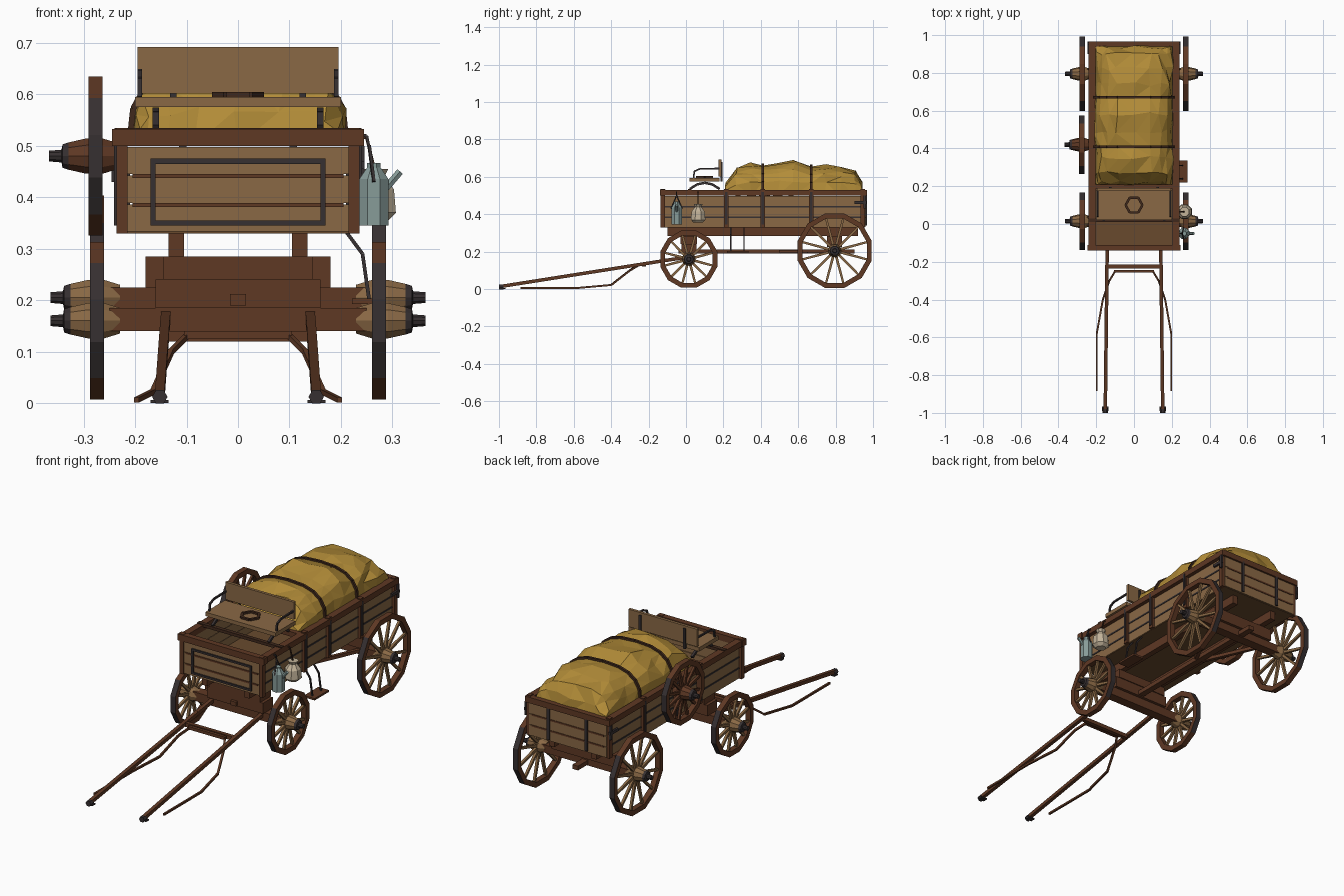
import bpy, bmesh, math, random
from mathutils import Vector, Matrix

random.seed(4)
if "Cube" in bpy.data.objects:
    bpy.data.objects.remove(bpy.data.objects["Cube"])


def material(name, *srgb):
    m = bpy.data.materials.new(name)
    m.use_nodes = True
    c = [v / 12.92 if v < 0.04 else ((v + 0.055) / 1.055) ** 2.4 for v in srgb] + [1]
    m.diffuse_color = c
    m.node_tree.nodes["Principled BSDF"].inputs["Base Color"].default_value = c
    return m


TAN = material("tan_board", 0.54, 0.41, 0.27)
BROWN = material("brown_timber", 0.37, 0.22, 0.14)
FLOOR = material("floor_wood", 0.41, 0.29, 0.18)
IRON = material("dark_iron", 0.21, 0.185, 0.19)
ROPE = material("dark_rope", 0.25, 0.16, 0.11)
GOLD = material("gold_canvas", 0.70, 0.55, 0.22)
TIN = material("grey_tin", 0.53, 0.61, 0.60)
CREAM = material("cream_sack", 0.76, 0.70, 0.60)


def finish(name, bm, *mats):
    mesh = bpy.data.meshes.new(name)
    bmesh.ops.recalc_face_normals(bm, faces=bm.faces)
    bm.to_mesh(mesh)
    bm.free()
    ob = bpy.data.objects.new(name, mesh)
    for m in mats:
        mesh.materials.append(m)
    bpy.context.collection.objects.link(ob)
    return ob


def box(name, x, y, z, mat):
    """Box from (low, high) pairs."""
    bm = bmesh.new()
    bmesh.ops.create_cube(bm, size=1)
    for v in bm.verts:
        v.co = [(a + b) / 2 + c * (b - a) for (a, b), c in zip((x, y, z), v.co)]
    return finish(name, bm, mat)


def pair(name, x, y, z, mat):
    box("left_" + name, x, y, z, mat)
    box("right_" + name, (-x[1], -x[0]), y, z, mat)


def add_rod(bm, a, b, r1, r2, sides=4):
    a, b = Vector(a), Vector(b)
    d = b - a
    mtx = Matrix.Translation((a + b) / 2) @ d.to_track_quat('Z', 'Y').to_matrix().to_4x4()
    mtx = mtx @ Matrix.Rotation(math.pi / sides, 4, 'Z')
    return bmesh.ops.create_cone(bm, cap_ends=True, segments=sides, radius1=r1, radius2=r2,
                                 depth=d.length, matrix=mtx)["verts"]


def rod(name, pts, r, mat, sides=4, mirror=False):
    bm = bmesh.new()
    for s in ((1, -1) if mirror else (1,)):
        path = [(p[0] * s, p[1], p[2]) for p in pts]
        for a, b in zip(path, path[1:]):
            add_rod(bm, a, b, r, r, sides)
    return finish(name, bm, mat)


def lathe(name, centre, axis, profile, sides, mats):
    """Stack of (distance, radius, material slot) rings along an axis."""
    bm = bmesh.new()
    for (d1, r1, k), (d2, r2, _) in zip(profile, profile[1:]):
        vs = add_rod(bm, Vector(centre) + axis * d1, Vector(centre) + axis * d2, r1, r2, sides)
        for f in {f for v in vs for f in v.link_faces}:
            f.material_index = k
    return finish(name, bm, *mats)


def wheel(name, side, x, y, z, r, hub_mat):
    # Rim ring with an iron tyre on its front and back
    bm = bmesh.new()
    n, half, inner = 12, 0.014, r - 0.027
    rings = []
    for i in range(n):
        a = 2 * math.pi * (i + 0.5) / n
        rings.append([bm.verts.new((x + dx, y + q * math.sin(a), z - q * math.cos(a)))
                      for dx, q in ((-half, inner), (half, inner), (half, r), (-half, r))])
    for i in range(n):
        p, q = rings[i], rings[(i + 1) % n]
        for j in range(4):
            f = bm.faces.new((p[j], p[(j + 1) % 4], q[(j + 1) % 4], q[j]))
            across = abs(math.cos(2 * math.pi * (i + 1) / n))
            f.material_index = int(j == 2 and across < 0.6)
    finish(name + "_rim", bm, BROWN, IRON)
    # Spokes
    bm = bmesh.new()
    for i in range(n):
        a = 2 * math.pi * (i + 0.5) / n
        d = Vector((0, math.sin(a), math.cos(a)))
        c = Vector((x, y, z))
        add_rod(bm, c + d * 0.025, c + d * (r - 0.02), 0.010, 0.008)
    finish(name + "_spokes", bm, hub_mat)
    # Hub with iron cap
    lathe(name + "_hub", (x, y, z), Vector((side, 0, 0)),
          [(-0.045, 0.026, 0), (-0.014, 0.036, 0), (0.018, 0.036, 0),
           (0.052, 0.028, 1), (0.064, 0.024, 1), (0.066, 0.013, 1), (0.09, 0.011, 1)],
          10, (hub_mat, IRON))


for s, side in ((1, "left"), (-1, "right")):
    wheel(side + "_front_wheel", s, s * 0.274, 0.015, 0.16, 0.158, TAN)
    wheel(side + "_rear_wheel", s, s * 0.274, 0.795, 0.205, 0.205, TAN)
wheel("spare_wheel", -1, -0.277, 0.42, 0.48, 0.16, BROWN)

# Running gear
box("front_axle", (-0.25, 0.25), (-0.01, 0.04), (0.14, 0.185), BROWN)
box("rear_axle", (-0.25, 0.25), (0.77, 0.82), (0.185, 0.225), BROWN)
box("front_axle_block", (-0.16, 0.16), (-0.025, 0.055), (0.185, 0.24), BROWN)
box("front_bolster", (-0.145, 0.145), (-0.03, 0.06), (0.24, 0.285), BROWN)
box("rear_bolster", (-0.18, 0.18), (0.755, 0.835), (0.225, 0.285), BROWN)
box("reach_pole", (-0.016, 0.016), (-0.04, 0.9), (0.19, 0.212), BROWN)
pair("sill", (0.105, 0.135), (-0.1, 0.92), (0.285, 0.33), BROWN)
rod("reach_braces", [(0.02, 0.5, 0.2), (0.15, 0.77, 0.205)], 0.012, BROWN, mirror=True)

# Wagon box
box("floor", (-0.22, 0.22), (-0.125, 0.955), (0.33, 0.345), FLOOR)
for i in range(3):
    z = (0.333 + i * 0.056, 0.386 + i * 0.056)
    pair("side_plank", (0.208, 0.222), (-0.125, 0.955), z, TAN)
    box("front_plank", (-0.22, 0.22), (-0.13, -0.115), z, TAN)
    box("tailgate_plank", (-0.22, 0.22), (0.945, 0.96), z, TAN)
for z in (0.385, 0.441):
    pair("side_strip", (0.21, 0.2245), (-0.12, 0.95), (z - 0.004, z + 0.004), IRON)
    box("front_strip", (-0.205, 0.205), (-0.134, -0.12), (z - 0.004, z + 0.004), BROWN)
    box("tailgate_strip", (-0.205, 0.205), (0.95, 0.963), (z - 0.004, z + 0.004), BROWN)
pair("top_rail", (0.205, 0.24), (-0.135, 0.965), (0.5, 0.53), BROWN)
box("front_rail", (-0.245, 0.245), (-0.14, -0.11), (0.5, 0.533), BROWN)
box("rear_rail", (-0.235, 0.235), (0.94, 0.967), (0.5, 0.53), BROWN)
box("middle_rail", (-0.23, 0.23), (0.185, 0.21), (0.505, 0.53), BROWN)
for y in (-0.125, 0.215, 0.41, 0.67, 0.945):
    pair("stake", (0.215, 0.236), (y - 0.012, y + 0.012), (0.33, 0.535), BROWN)
for y in (0.215, 0.41, 0.67):
    pair("stake_strap", (0.23, 0.241), (y - 0.006, y + 0.006), (0.345, 0.52), IRON)
for z in (0.35, 0.47):
    box("front_frame_bar", (-0.17, 0.17), (-0.137, -0.13), (z - 0.005, z + 0.005), IRON)
pair("front_frame_post", (0.16, 0.17), (-0.137, -0.13), (0.345, 0.475), IRON)
pair("tailgate_strap", (0.1, 0.115), (0.96, 0.967), (0.34, 0.51), IRON)
pair("tailgate_latch", (0.236, 0.246), (0.9, 0.965), (0.455, 0.47), IRON)
pair("tailgate_pin", (0.236, 0.246), (0.95, 0.962), (0.43, 0.5), IRON)

# Seat
box("seat_board", (-0.2, 0.2), (0.02, 0.18), (0.575, 0.595), TAN)
box("seat_back", (-0.195, 0.195), (0.175, 0.19), (0.602, 0.692), TAN)
box("seat_crossbar", (-0.24, 0.24), (0.01, 0.03), (0.52, 0.535), ROPE)
rod("seat_springs", [(0.16, 0.02, 0.535), (0.16, 0.06, 0.56), (0.16, 0.1, 0.568), (0.16, 0.14, 0.56),
                     (0.16, 0.18, 0.535)], 0.009, IRON, mirror=True)
rod("seat_arms", [(0.191, 0.04, 0.595), (0.191, 0.045, 0.63), (0.191, 0.075, 0.643),
                  (0.191, 0.18, 0.645)], 0.006, IRON, mirror=True)
pair("seat_back_bracket", (0.12, 0.132), (0.185, 0.196), (0.575, 0.68), IRON)
ring = [(0.045 * math.cos(i * math.pi / 3), 0.1 + 0.045 * math.sin(i * math.pi / 3), 0.598)
        for i in range(7)]
rod("seat_ring", ring, 0.009, ROPE)

# Canvas load: lumpy arched sections between two straps
LOAD = [(0.205, 0.50), (0.22, 0.575), (0.27, 0.65), (0.35, 0.675), (0.41, 0.66), (0.49, 0.675),
        (0.58, 0.692), (0.67, 0.655), (0.74, 0.662), (0.82, 0.66), (0.9, 0.635), (0.937, 0.58),
        (0.945, 0.50)]


def arch(y, top, grow=0.0, n=10):
    pts = []
    for i in range(n + 1):
        c, s = math.cos(math.pi * i / n), max(0, math.sin(math.pi * i / n))
        x = math.copysign(abs(c) ** 0.75, c) * (0.207 + grow)
        pts.append(Vector((x, y, 0.5 + (top + grow - 0.5) * s ** 0.7)))
    return pts


bm = bmesh.new()
rows = []
for k, (y, top) in enumerate(LOAD):
    row = arch(y, top)
    if k not in (0, 4, 7, len(LOAD) - 1):
        for p in row[1:-1]:
            p += Vector((random.uniform(-1, 1), random.uniform(-1, 1), random.uniform(-1, 0.6))) * 0.012
    rows.append([bm.verts.new(p) for p in row])
for p, q in zip(rows, rows[1:]):
    for i in range(len(p) - 1):
        bm.faces.new((p[i], p[i + 1], q[i + 1], q[i]))
bmesh.ops.triangulate(bm, faces=bm.faces)
finish("canvas_load", bm, GOLD)
for y, top in (LOAD[4], LOAD[7]):
    rod("load_strap", arch(y, top, 0.004), 0.009, ROPE)

# Shafts, crossbar and trailing chains
rod("shafts", [(0.14, 0.0, 0.17), (0.142, -0.13, 0.15), (0.152, -0.985, 0.015)], 0.013, BROWN, mirror=True)
rod("shaft_tips", [(0.152, -0.975, 0.012), (0.152, -1.0, 0.012)], 0.015, IRON, 6, mirror=True)
pair("shaft_foot", (0.135, 0.17), (-0.99, -0.965), (0, 0.006), IRON)
box("shaft_crossbar", (-0.14, 0.14), (-0.235, -0.215), (0.12, 0.14), BROWN)
rod("pull_bar", [(-0.105, -0.25, 0.132), (0.105, -0.25, 0.132)], 0.011, BROWN)
rod("traces", [(0.1, -0.25, 0.13), (0.13, -0.3, 0.1), (0.165, -0.4, 0.022), (0.197, -0.58, 0.006),
               (0.197, -0.885, 0.006)], 0.007, BROWN, mirror=True)

# Boarding step
for y in (0.24, 0.31):
    rod("step_hanger", [(0.21, y, 0.333), (0.242, y, 0.29), (0.255, y, 0.2)], 0.005, IRON)
box("step_plate", (0.222, 0.282), (0.22, 0.335), (0.193, 0.203), BROWN)

# Water can and sack hung on the left side
up = Vector((0, 0, 1))
lathe("water_can", (0.264, -0.05, 0.345), up,
      [(0, 0.031, 0), (0.09, 0.031, 0), (0.113, 0.014, 0), (0.122, 0.014, 0)], 8, (TIN,))
rod("can_spout", [(0.285, -0.05, 0.415), (0.315, -0.05, 0.45)], 0.008, TIN, 6)
rod("can_handle", [(0.264, -0.08, 0.43), (0.255, -0.05, 0.5), (0.264, -0.02, 0.43)], 0.004, IRON)
lathe("sack", (0.268, 0.065, 0.355), up,
      [(0, 0.026, 0), (0.015, 0.042, 0), (0.06, 0.038, 0), (0.085, 0.018, 0), (0.1, 0.026, 0)], 8, (CREAM,))
rod("sack_cord", [(0.268, 0.065, 0.445), (0.25, 0.065, 0.515), (0.235, 0.065, 0.52)], 0.004, ROPE)
rod("can_hook", [(0.255, -0.05, 0.495), (0.25, -0.05, 0.52), (0.235, -0.05, 0.52)], 0.004, IRON)
